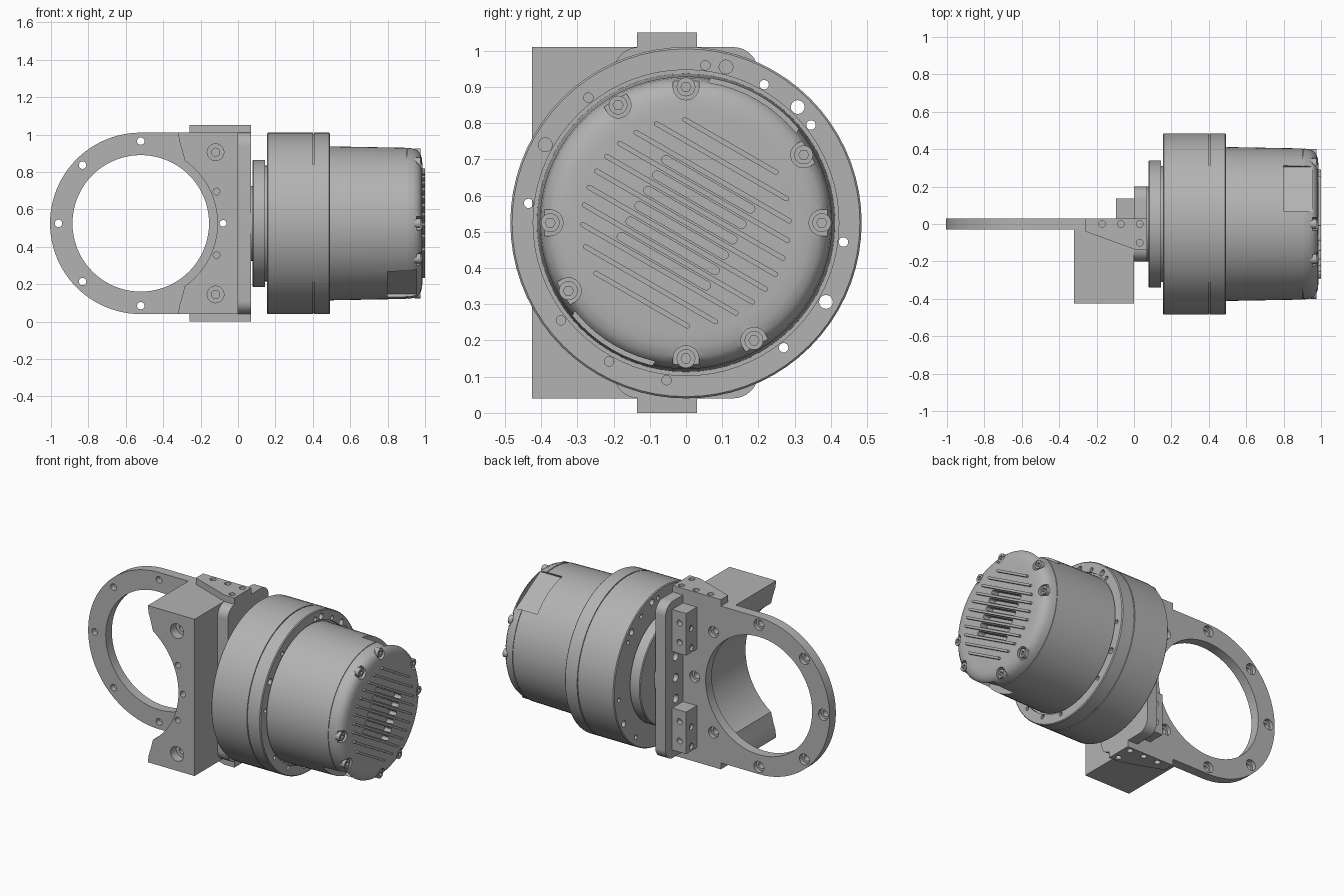
import bpy, bmesh
from math import sin, cos, radians, sqrt, pi
from mathutils import Vector, Matrix

if "Cube" in bpy.data.objects:
    bpy.data.objects.remove(bpy.data.objects["Cube"], do_unlink=True)

MID = 0.525    # height of both main axes
RING_X = -0.52

grey = bpy.data.materials.new("machined_grey")
grey.use_nodes = True
grey.diffuse_color = (0.45, 0.45, 0.45, 1)
grey.node_tree.nodes["Principled BSDF"].inputs["Base Color"].default_value = grey.diffuse_color

AXES = {"x": Vector((1, 0, 0)), "y": Vector((0, 1, 0)), "z": Vector((0, 0, 1))}


def to_object(name, bm):
    bmesh.ops.recalc_face_normals(bm, faces=bm.faces)
    mesh = bpy.data.meshes.new(name)
    bm.to_mesh(mesh)
    bm.free()
    mesh.materials.append(grey)
    obj = bpy.data.objects.new(name, mesh)
    bpy.context.collection.objects.link(obj)
    return obj


def place(axis, u, v, w):
    """Point with in-plane coordinates u, v and distance w along the axis."""
    return {"x": (w, u, v), "y": (u, w, v), "z": (u, v, w)}[axis]


def add_prism(bm, outline, axis, lo, hi):
    face = bm.faces.new([bm.verts.new(place(axis, u, v, lo)) for u, v in outline])
    new = bmesh.ops.extrude_face_region(bm, geom=[face])["geom"]
    verts = [g for g in new if isinstance(g, bmesh.types.BMVert)]
    bmesh.ops.translate(bm, verts=verts, vec=AXES[axis] * (hi - lo))


def arc(cu, cv, r, a, b, n=24):
    steps = [radians(a + (b - a) * i / n) for i in range(n + 1)]
    return [(cu + r * cos(t), cv + r * sin(t)) for t in steps]


def disc(u, v, r, n=20):
    return arc(u, v, r, 0, 360, n)[:-1]


def polar(r, a):
    return r * cos(radians(a)), MID + r * sin(radians(a))


def slot(u, v, half, r, angle):
    """Rounded bar outline, centred on u, v and turned by angle."""
    du, dv = half * cos(radians(angle)), half * sin(radians(angle))
    return (arc(u + du, v + dv, r, angle - 90, angle + 90, 8)
            + arc(u - du, v - dv, r, angle + 90, angle + 270, 8))


def rect(u0, u1, v0, v1):
    return [(u0, v0), (u1, v0), (u1, v1), (u0, v1)]


def solid(name, *prisms):
    bm = bmesh.new()
    for p in prisms:
        add_prism(bm, *p)
    return to_object(name, bm)


def lathe(name, profile, steps=72):
    bm = bmesh.new()
    verts = [bm.verts.new((x, 0, MID + r)) for x, r in profile]
    edges = [bm.edges.new(pair) for pair in zip(verts, verts[1:])]
    bmesh.ops.spin(bm, geom=verts + edges, cent=(0, 0, MID), axis=(1, 0, 0),
                   angle=2 * pi, steps=steps)
    bmesh.ops.remove_doubles(bm, verts=bm.verts, dist=0.0005)
    return to_object(name, bm)


def cut(obj, *prisms):
    tool = solid("cutter", *prisms)
    tool.hide_render = True
    mod = obj.modifiers.new("cut", "BOOLEAN")
    mod.operation, mod.solver, mod.object = "DIFFERENCE", "EXACT", tool
    bpy.context.view_layer.objects.active = obj
    bpy.ops.object.modifier_apply(modifier=mod.name)
    bpy.data.objects.remove(tool, do_unlink=True)


def finish(obj, angle=30):
    bpy.ops.object.select_all(action="DESELECT")
    obj.select_set(True)
    bpy.context.view_layer.objects.active = obj
    bpy.ops.object.shade_smooth_by_angle(angle=radians(angle))


# Ring plate with countersunk bolt circle
ring = solid("ring_plate", (arc(RING_X, MID, 0.485, 90, 270, 48) + [(0, 0.04), (0, 1.01)], "y", -0.03, 0.03))
cut(ring, (disc(RING_X, MID, 0.365, 72), "y", -0.1, 0.1))
bolts = [(RING_X + 0.44 * cos(i * pi / 4), MID + 0.44 * sin(i * pi / 4)) for i in range(8)]
cut(ring, *[(disc(u, v, 0.02), "y", -0.1, 0.1) for u, v in bolts])
cut(ring, *[(disc(u, v, 0.034), "y", 0.005, 0.1) for u, v in bolts])

# Front saddle block with concave side
wing = [(-0.3, 0.92), (-0.314, 0.965), (-0.32, 1.01)]
saddle = solid("saddle_block", (
    [(0, 1.01), (0, 0.04)] + [(x, 2 * MID - z) for x, z in reversed(wing)]
    + arc(RING_X, MID, 0.41, -55, 55, 32) + wing, "y", -0.425, -0.03))
cut(saddle, *[(disc(-0.12, MID + s * 0.38, 0.022), "y", -0.5, 0) for s in (-1, 1)],
    *[(disc(-0.115, MID + s * 0.17, 0.018), "y", -0.5, 0) for s in (-1, 1)],
    (disc(-0.08, MID, 0.018), "y", -0.5, 0))
cut(saddle, *[(disc(-0.12, MID + s * 0.38, 0.045), "y", -0.5, -0.37) for s in (-1, 1)])

# Upright mounting plate with rounded corners
r = 0.07
upright = solid("mounting_plate", (
    arc(0.2 - r, 1.01 - r, r, 0, 90, 8) + arc(r - 0.2, 1.01 - r, r, 90, 180, 8)
    + arc(r - 0.2, 0.04 + r, r, 180, 270, 8) + arc(0.2 - r, 0.04 + r, r, 270, 360, 8), "x", 0, 0.07))
cut(upright, *[(disc(0.1, MID + d, 0.025), "x", -0.1, 0.2) for d in (-0.13, 0, 0.13)])

# Gussets above and below, corner blocks behind
gusset_outline = [(-0.26, 0.03), (-0.26, -0.04), (0, -0.135), (0.07, -0.135), (0.07, 0.03)]
gusset_holes = [(-0.17, 0), (-0.07, 0), (0.03, 0), (0.03, -0.1)]
parts = [ring, saddle, upright]
for side, lo, hi in (("top", 1.01, 1.05), ("bottom", 0, 0.04)):
    gusset = solid(side + "_gusset", (gusset_outline, "z", lo, hi))
    cut(gusset, *[(disc(u, v, 0.018), "z", -0.1, 1.2) for u, v in gusset_holes])
    zc = MID + (0.305 if side == "top" else -0.305)
    corner = solid(side + "_corner_block", (rect(-0.095, 0, 0.03, 0.135), "z", zc - 0.13, zc + 0.13))
    cut(corner, *[(disc(-0.05, zc + d, 0.018), "y", 0.1, 0.2) for d in (-0.06, 0.06)],
        *[(disc(0.085, zc + d, 0.018), "x", -0.2, -0.08) for d in (-0.1, 0.02)])
    parts += [gusset, corner]

# Output flange and its hub
parts.append(lathe("output_flange", [(0.07, 0), (0.07, 0.2), (0.077, 0.2), (0.077, 0.335), (0.082, 0.34),
                                     (0.145, 0.34), (0.145, 0.31), (0.16, 0.31), (0.16, 0)]))

# Gear housing with seam groove and through holes
housing = lathe("gear_housing", [
    (0.155, 0), (0.155, 0.48), (0.16, 0.485), (0.4, 0.485), (0.4, 0.479), (0.406, 0.479),
    (0.406, 0.485), (0.487, 0.485), (0.492, 0.48), (0.492, 0.422), (0.48, 0.422), (0.48, 0)])
small = [83, 60.5, 38, -7, -52, -97, -119, -142, 173, 128]
large = [75.6, 46, -29.5, 151]
cut(housing, *[(disc(*polar(0.438, a), 0.013), "x", 0, 0.7) for a in small],
    *[(disc(*polar(0.444, a), 0.019), "x", 0, 0.7) for a in large])
parts.append(housing)

# Motor can with rounded end
motor = lathe("motor_can", [
    (0.47, 0), (0.47, 0.412), (0.9, 0.404), (0.9, 0.4), (0.905, 0.4), (0.905, 0.404), (0.935, 0.4),
    (0.96, 0.39), (0.976, 0.372), (0.984, 0.345), (0.986, 0.31), (0.986, 0)])

# Connector windows on opposite sides of the can
for a, half in ((60, 0.14), (238, 0.13)):
    c, s = cos(radians(a)), sin(radians(a))
    window = [(q * c - t * s, MID + q * s + t * c)
              for q, t in ((0.365, -half), (0.5, -half), (0.5, half), (0.365, half))]
    cut(motor, (window, "x", 0.8, 0.955))

# Screw pockets open to the rim, each with a socket screw
screws = [90, 120, 180, 210, 270, 300, 0, 30]
cut(motor, *[(slot(*polar(0.425, a), 0.05, 0.036, a), "x", 0.955, 1.1) for a in screws])
heads = solid("cap_screws", *[(disc(*polar(0.375, a), 0.026), "x", 0.945, 0.975) for a in screws])
cut(heads, *[(disc(*polar(0.375, a), 0.014, 6), "x", 0.963, 1.1) for a in screws])
parts.append(heads)

# Slanted vent slots and cooling ribs on the end face
TILT, PITCH = -30, 0.049


def offset(n):
    return n * sin(radians(-TILT)), MID + n * cos(radians(TILT))


cut(motor, *[(slot(*offset((i + 0.5) * PITCH), 0.135, 0.012, TILT), "x", 0.94, 1.1) for i in range(-3, 3)])
parts.append(motor)
rows = [i * PITCH for i in range(-5, 6)]
parts.append(solid("cooling_ribs", *[
    (slot(*offset(n), sqrt(0.285 ** 2 - n * n), 0.007, TILT), "x", 0.98, 1.0) for n in rows]))

for part in parts:
    finish(part)
